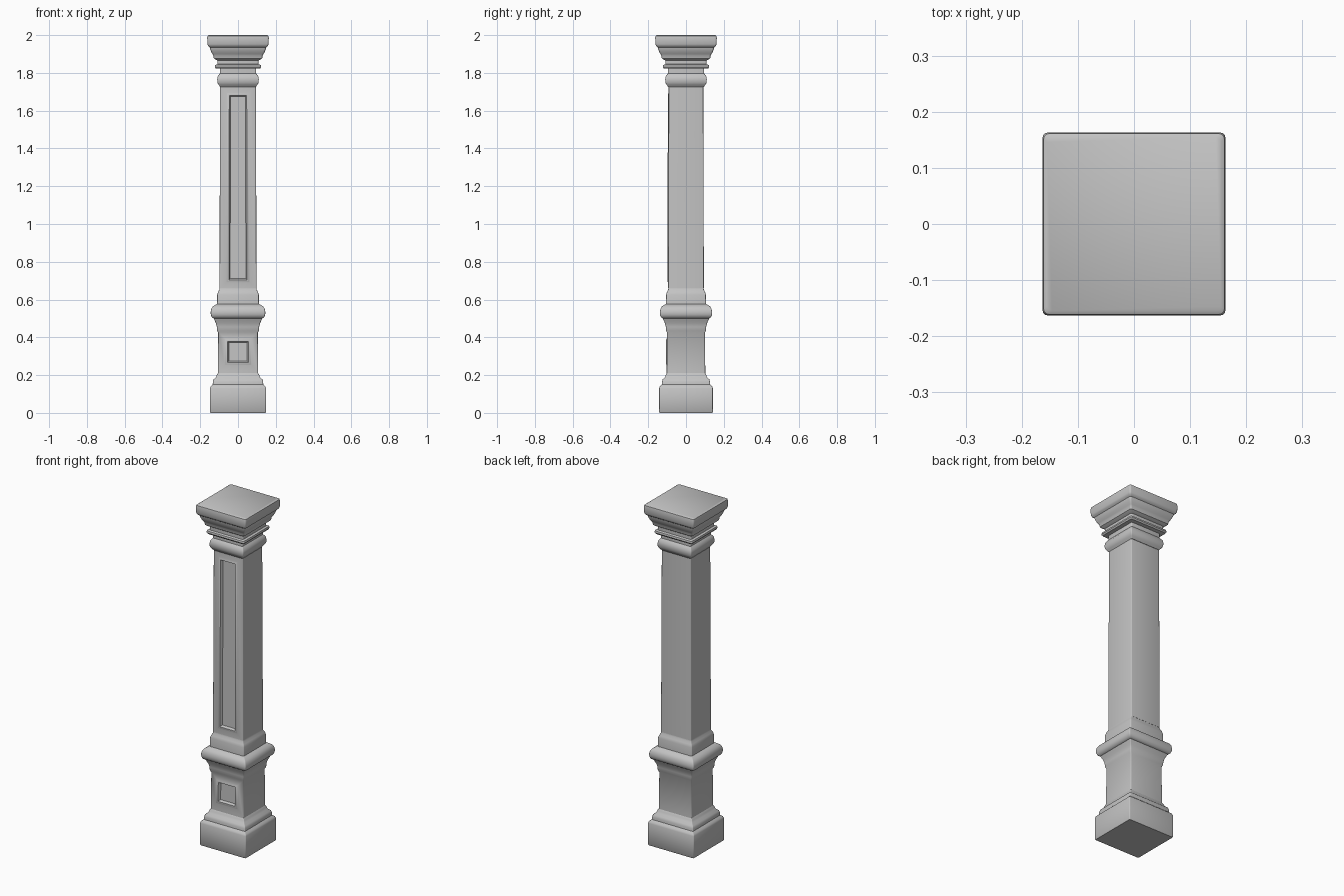
import bpy, bmesh, math

cube = bpy.data.objects.get("Cube")
if cube:
    bpy.data.objects.remove(cube, do_unlink=True)

stone = bpy.data.materials.new("pale grey stone")
stone.use_nodes = True
colour = (0.55, 0.55, 0.55, 1)
stone.diffuse_color = colour
stone.node_tree.nodes["Principled BSDF"].inputs["Base Color"].default_value = colour


def ring(bm, half, z, depth, radius):
    """Rounded square outline at one height."""
    verts = []
    for k in range(4):
        sx, sy = ((1, 1), (-1, 1), (-1, -1), (1, -1))[k]
        cx, cy = sx * (half - radius), sy * (half * depth - radius)
        for step in range(4):
            a = math.radians(90 * k + 30 * step)
            verts.append(bm.verts.new((cx + radius * math.cos(a), cy + radius * math.sin(a), z)))
    return verts


def square_section(name, profile, depth=1.0, radius=0.005, panel=None):
    """Stack rounded squares along a (half width, height) profile."""
    bm = bmesh.new()
    rings = [ring(bm, h, z, depth, radius) for h, z in profile]
    for low, high in zip(rings, rings[1:]):
        n = len(low)
        for i in range(n):
            j = (i + 1) % n
            bm.faces.new((low[i], low[j], high[j], high[i]))
    bm.faces.new(rings[0][::-1])
    bm.faces.new(rings[-1])
    bm.normal_update()
    if panel:
        # Moulded frame and sunk field on the largest front face
        front = max((f for f in bm.faces if f.normal.y < -0.9), key=lambda f: f.calc_area())
        for thickness, rise in panel:
            bmesh.ops.inset_region(bm, faces=[front], thickness=thickness, depth=rise, use_even_offset=True)
    mesh = bpy.data.meshes.new(name)
    bm.to_mesh(mesh)
    bm.free()
    mesh.materials.append(stone)
    obj = bpy.data.objects.new(name, mesh)
    bpy.context.collection.objects.link(obj)
    bpy.ops.object.select_all(action="DESELECT")
    obj.select_set(True)
    bpy.context.view_layer.objects.active = obj
    bpy.ops.object.shade_smooth_by_angle(angle=math.radians(38))
    return obj


# Foot block with stepped moulding
square_section("plinth", [
    (0.146, 0), (0.149, 0.005), (0.149, 0.13), (0.145, 0.14), (0.134, 0.15), (0.133, 0.165),
    (0.129, 0.178), (0.117, 0.188), (0.113, 0.2), (0.107, 0.21)], 0.955)

# Pedestal with small sunk panel
square_section("pedestal", [
    (0.107, 0.21), (0.107, 0.222), (0.105, 0.425), (0.111, 0.435), (0.112, 0.455),
    (0.117, 0.475), (0.124, 0.49), (0.128, 0.5)], 0.955,
    panel=[(0.03, 0), (0.006, 0.004), (0.01, 0), (0.007, -0.014)])

# Rounded belt above the pedestal
square_section("belt_moulding", [
    (0.128, 0.5), (0.139, 0.507), (0.144, 0.52), (0.145, 0.533), (0.142, 0.55), (0.134, 0.563),
    (0.121, 0.572), (0.111, 0.576), (0.11, 0.625), (0.106, 0.64), (0.099, 0.652), (0.098, 0.66)], 0.955)

# Main shaft with tall sunk panel
square_section("shaft", [(0.098, 0.66), (0.095, 1.725)], 0.965,
    panel=[(0.03, 0), (0.006, 0.004), (0.008, 0), (0.007, -0.014)])

# Necking ring
square_section("neck_moulding", [
    (0.094, 1.725), (0.103, 1.737), (0.109, 1.748), (0.11, 1.765), (0.108, 1.78),
    (0.1, 1.792), (0.096, 1.797), (0.096, 1.822)])

# Flared capital
square_section("capital", [
    (0.096, 1.822), (0.118, 1.824), (0.123, 1.832), (0.121, 1.842), (0.109, 1.846), (0.109, 1.866),
    (0.118, 1.87), (0.128, 1.877), (0.131, 1.893), (0.135, 1.9), (0.141, 1.91), (0.147, 1.925),
    (0.149, 1.935), (0.158, 1.942), (0.162, 1.952), (0.163, 1.985), (0.161, 1.996),
    (0.155, 2)], radius=0.009)
